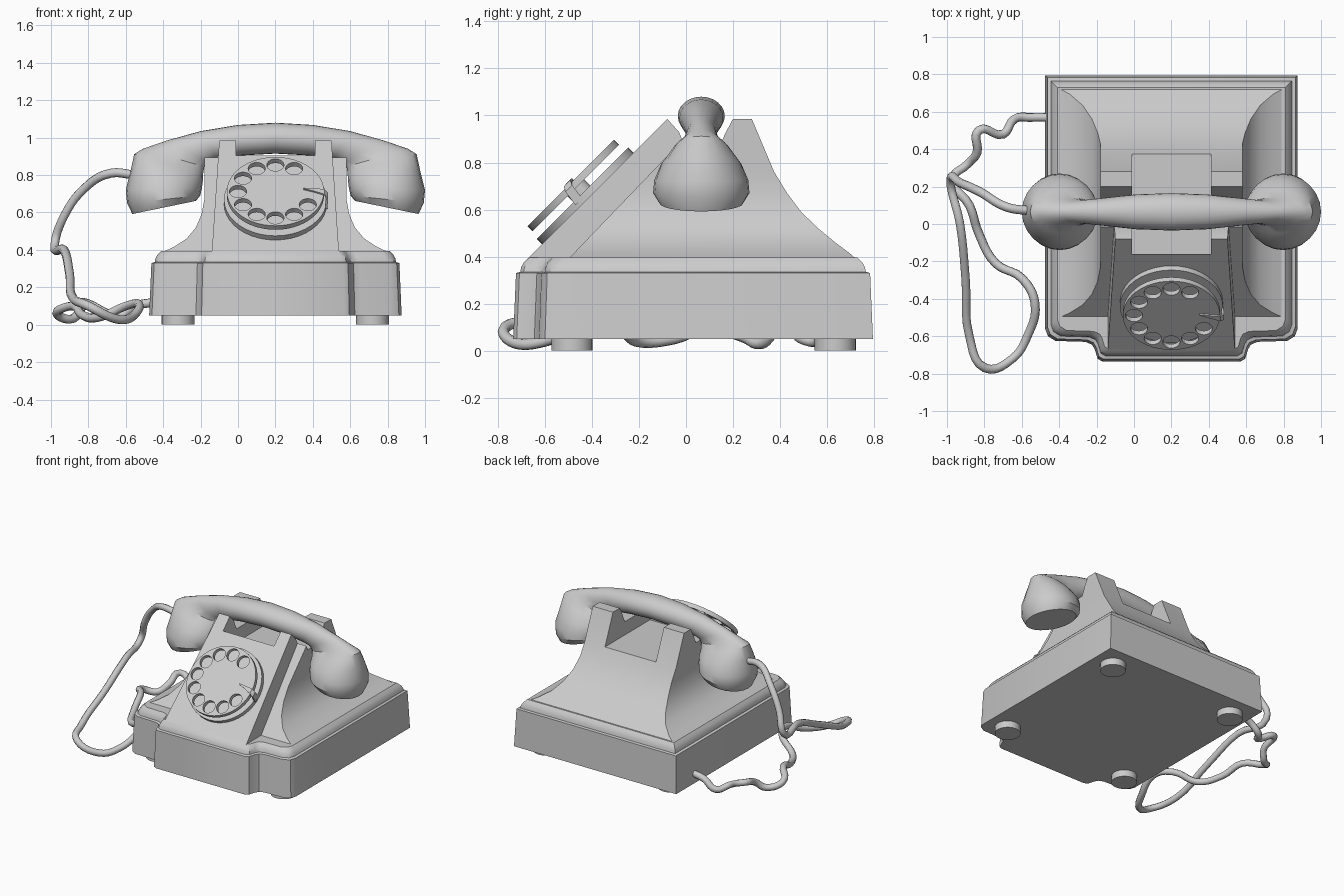
import bpy, bmesh, math
from mathutils import Matrix, Vector

if "Cube" in bpy.data.objects:
    bpy.data.objects.remove(bpy.data.objects["Cube"])

CX = 0.2  # the telephone's centre line; the cord fills the left side


def finish(ob, angle=35):
    bpy.ops.object.select_all(action='DESELECT')
    ob.select_set(True)
    bpy.context.view_layer.objects.active = ob
    bpy.ops.object.shade_smooth_by_angle(angle=math.radians(angle))


def make(name, bm, smooth=True):
    bmesh.ops.recalc_face_normals(bm, faces=bm.faces)
    me = bpy.data.meshes.new(name)
    bm.to_mesh(me)
    bm.free()
    ob = bpy.data.objects.new(name, me)
    bpy.context.collection.objects.link(ob)
    if smooth:
        finish(ob)
    return ob


def loft(name, rings, smooth=True):
    """Skin a list of equal-length rings and cap both ends."""
    bm = bmesh.new()
    vs = [[bm.verts.new(p) for p in r] for r in rings]
    n = len(rings[0])
    for a, b in zip(vs, vs[1:]):
        for i in range(n):
            j = (i + 1) % n
            bm.faces.new((a[i], a[j], b[j], b[i]))
    bm.faces.new(vs[0][::-1])
    bm.faces.new(vs[-1])
    return make(name, bm, smooth)


def cylinders(name, items, segs, matrix=Matrix.Identity(4), smooth=True):
    """items: (x, y, z_low, z_high, radius)"""
    bm = bmesh.new()
    for x, y, z0, z1, r in items:
        bmesh.ops.create_cone(bm, cap_ends=True, segments=segs, radius1=r, radius2=r, depth=z1 - z0,
                              matrix=matrix @ Matrix.Translation((x, y, (z0 + z1) / 2)))
    return make(name, bm, smooth)


def cut(ob, cutter):
    mod = ob.modifiers.new('cut', 'BOOLEAN')
    mod.operation = 'DIFFERENCE'
    mod.solver = 'EXACT'
    mod.object = cutter
    bpy.context.view_layer.objects.active = ob
    bpy.ops.object.modifier_apply(modifier=mod.name)


# Base: stepped plinth with a front bay
half = [(.675, .795), (.675, -.56), (.66, -.60), (.62, -.625), (.46, -.63),
        (.425, -.645), (.41, -.67), (.395, -.72), (.37, -.735)]
outline = half + [(-x, y) for x, y in reversed(half)]
levels = [(.05, 0), (.33, .012), (.335, .03), (.355, .034), (.375, .045), (.395, .065)]
loft('base', [[(CX + x * (1 - i / .675), .03 + (y - .03) * (1 - i / .765), z) for x, y in outline]
              for z, i in levels])

# Feet
cylinders('feet', [(x, y, 0, .06, .088) for x in (-.32, .72) for y in (-.485, .635)], 24)

# Flared body: z, half width, back y; the front is a straight slope
body_levels = [(.385, .61, .73), (.415, .545, .695), (.46, .475, .635), (.52, .425, .562),
               (.59, .395, .49), (.67, .38, .43), (.76, .38, .375), (.985, .38, .28)]
rings = []
for z, w, yb in body_levels:
    yf = -.505 + (z - .385) * .96
    rings.append([(CX - w, yf, z), (CX + w, yf, z), (CX + w, yb, z), (CX - w, yb, z)])
body = loft('body', rings, False)

# Sloping front panel carrying the dial
panel = loft('front_panel', [
    [(CX - .34, -.68, .385), (CX + .34, -.68, .385), (CX + .34, -.40, .385), (CX - .34, -.40, .385)],
    [(CX - .30, -.08, .985), (CX + .30, -.08, .985), (CX + .30, .12, .985), (CX - .30, .12, .985)]], False)

# Cradle groove and central pocket
groove = [(-.08, .986), (-.03, .93), (0, .86), (.14, .86), (.165, .92), (.20, .986), (.20, 1.2), (-.08, 1.2)]
cutters = [
    loft('groove_cutter', [[(x, y, z) for y, z in groove] for x in (-.6, 1)], False),
    loft('pocket_cutter', [[(x, y, z) for y, z in ((-.16, .76), (.6, .76), (.6, 1.2), (-.16, 1.2))]
                           for x in (-.012, .412)], False)]
for ob in (body, panel):
    for c in cutters:
        cut(ob, c)
    finish(ob, 30)

# Dial: built in slope space (x, distance up slope, distance out of slope)
slope = Matrix.Translation((CX, 0, 0)) @ Matrix.Rotation(math.radians(45), 4, 'X')
cylinders('dial_base', [(0, .162, .74, .785, .275)], 40, slope)
cylinders('dial_hub', [(0, .158, .77, .83, .05)], 20, slope)
wheel = cylinders('finger_wheel', [(0, .158, .82, .85, .26)], 48, slope)
holes = []
for deg in (30, 0, -30, -60, -90, -120, -150, 180, 150, 120):
    a = math.radians(deg)
    holes.append((.2 * math.sin(a), .158 + .2 * math.cos(a), .8, .87, .046))
hole_cutter = cylinders('hole_cutter', holes, 20, slope, False)
cut(wheel, hole_cutter)
finish(wheel)
for c in cutters + [hole_cutter]:
    bpy.data.objects.remove(c)

# Finger stop: a flat tapering hook over the wheel's edge
stop = []
for x, s, d, w in [(.15, .172, .856, .003), (.21, .158, .858, .011), (.262, .145, .856, .019),
                   (.276, .135, .84, .02), (.272, .125, .77, .02)]:
    n = Vector((.006, 0, 0)) if d < .85 else Vector((0, 0, .005))
    c, t = Vector((x, s, d)), Vector((0, w, 0))
    stop.append([slope @ p for p in (c - t - n, c + t - n, c + t + n, c - t + n)])
loft('finger_stop', stop)

# Handset: outer x, z, inner x, z, half width, from centre to one cup
side = [(0, 1.08, 0, .915, .10), (.2, 1.068, .18, .905, .093), (.4, 1.035, .31, .885, .075),
        (.58, .985, .36, .868, .062), (.71, .94, .38, .845, .075), (.755, .912, .386, .81, .115),
        (.775, .82, .388, .77, .17), (.80, .72, .393, .73, .2), (.793, .65, .402, .69, .205),
        (.765, .592, .425, .662, .178)]
sections = [(-a, b, -c, d, w) for a, b, c, d, w in reversed(side[1:])] + side
rings = []
for ox, oz, ix, iz, w in sections:
    ring = []
    for k in range(24):
        a = math.tau * k / 24
        c = math.cos(a)
        ring.append((CX + (ox + ix) / 2 + c * (ox - ix) / 2, .065 + w * math.sin(a),
                     (oz + iz) / 2 + c * (oz - iz) / 2))
    rings.append(ring)
finish(loft('handset', rings), 50)

# Cord: from the left cup, around the table, into the base
path = [(-.55, .07, .80), (-.68, .09, .81), (-.82, .17, .73), (-.93, .22, .58), (-.98, .24, .43),
        (-.93, .0, .40), (-.90, -.3, .27), (-.88, -.6, .14), (-.80, -.768, .10), (-.65, -.72, .03),
        (-.57, -.60, .04), (-.53, -.42, .11), (-.60, -.29, .10), (-.74, -.21, .04), (-.83, -.05, .05),
        (-.88, .10, .10), (-.97, .24, .06), (-.89, .32, .03), (-.84, .38, .08), (-.83, .50, .12),
        (-.70, .48, .06), (-.64, .56, .04), (-.55, .57, .10), (-.45, .57, .12)]
cu = bpy.data.curves.new('cord', 'CURVE')
cu.dimensions = '3D'
cu.bevel_depth = .024
cu.bevel_resolution = 2
cu.resolution_u = 5
cu.use_fill_caps = True
sp = cu.splines.new('BEZIER')
sp.bezier_points.add(len(path) - 1)
for bp, p in zip(sp.bezier_points, path):
    bp.co = p
    bp.handle_left_type = bp.handle_right_type = 'AUTO'
cord = bpy.data.objects.new('cord', cu)
bpy.context.collection.objects.link(cord)
bpy.ops.object.select_all(action='DESELECT')
cord.select_set(True)
bpy.context.view_layer.objects.active = cord
bpy.ops.object.convert(target='MESH')
finish(bpy.context.view_layer.objects.active, 60)
